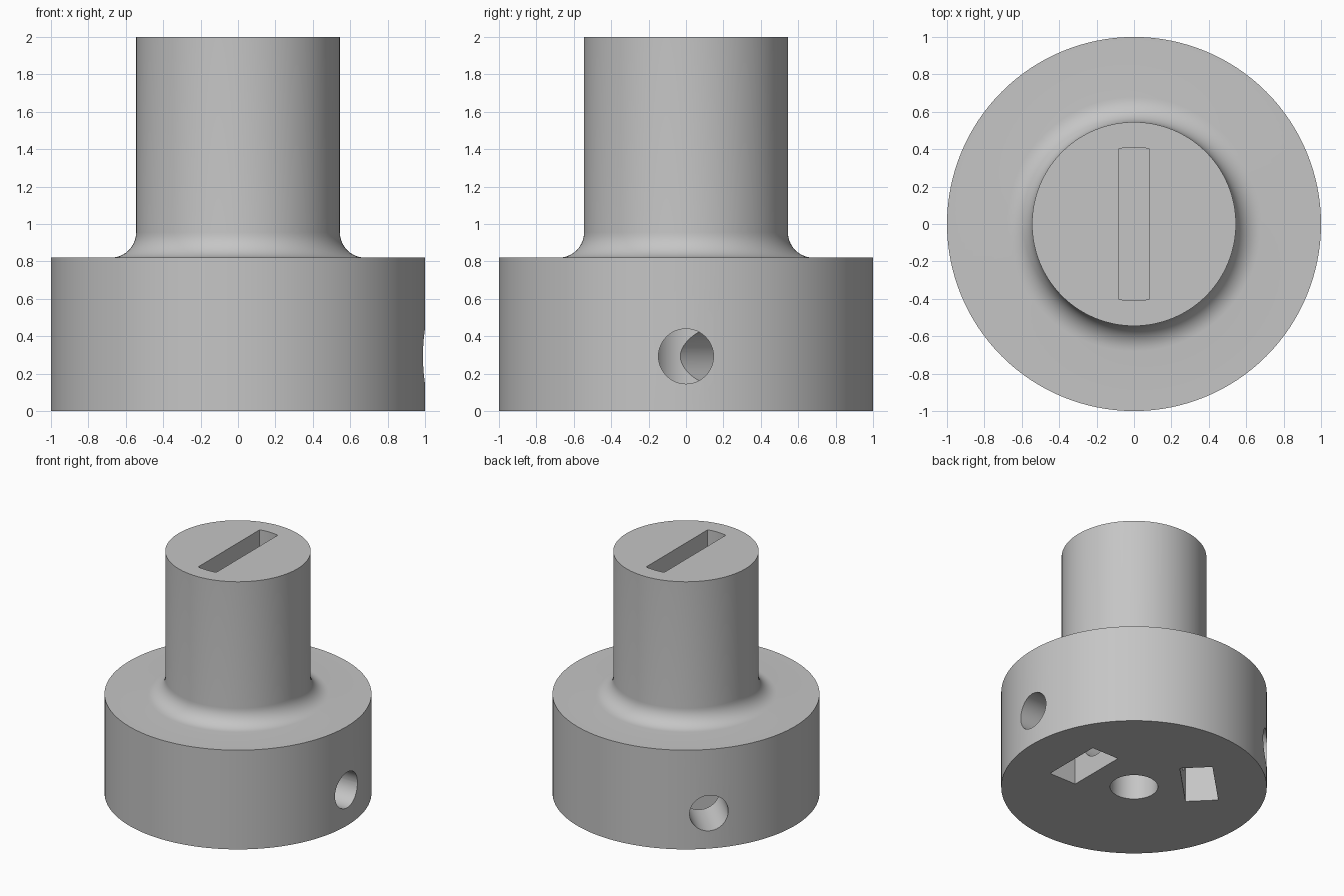
import bpy
import bmesh
import math
from mathutils import Matrix

if "Cube" in bpy.data.objects:
    bpy.data.objects.remove(bpy.data.objects["Cube"])

SEG = 128


def make_object(name, bm):
    bmesh.ops.recalc_face_normals(bm, faces=bm.faces)
    mesh = bpy.data.meshes.new(name)
    bm.to_mesh(mesh)
    bm.free()
    obj = bpy.data.objects.new(name, mesh)
    bpy.context.collection.objects.link(obj)
    return obj


def lathe(name, profile):
    """Revolve an (r, z) profile whose ends lie off the axis, capping both ends."""
    bm = bmesh.new()
    rings = []
    for r, z in profile:
        rings.append([bm.verts.new((r * math.cos(2 * math.pi * i / SEG),
                                    r * math.sin(2 * math.pi * i / SEG), z))
                      for i in range(SEG)])
    for a, b in zip(rings, rings[1:]):
        for i in range(SEG):
            j = (i + 1) % SEG
            bm.faces.new((a[i], a[j], b[j], b[i]))
    bm.faces.new(rings[0])
    bm.faces.new(rings[-1])
    return make_object(name, bm)


def prism(name, outline, z0, z1):
    bm = bmesh.new()
    face = bm.faces.new([bm.verts.new((x, y, z0)) for x, y in outline])
    ext = bmesh.ops.extrude_face_region(bm, geom=[face])
    for v in ext["geom"]:
        if isinstance(v, bmesh.types.BMVert):
            v.co.z = z1
    return make_object(name, bm)


# Flanged hub with a fillet at the foot of the shaft
R, FLANGE, SHAFT, FIL = 1.0, 0.82, 0.545, 0.135
fillet = [(SHAFT + FIL - FIL * math.sin(t), FLANGE + FIL - FIL * math.cos(t))
          for t in [math.pi / 2 * i / 10 for i in range(11)]]
hub = lathe("flanged_hub", [(R, 0), (R, FLANGE)] + fillet + [(SHAFT, 2.0)])

cutters = []

# Blade slot in the top, with arc ends centred on the axis
w, length = 0.083, 0.41
half = math.asin(w / length)
arc = [math.pi / 2 - half + 2 * half * i / 8 for i in range(9)]
outline = [(length * math.cos(t + k), length * math.sin(t + k))
           for k in (0, math.pi) for t in arc]
cutters.append(prism("slot_cutter", outline, 1.5, 2.2))

# Central bore from below
cutters.append(lathe("bore_cutter", [(0.18, -0.2), (0.18, 0.8)]))

# Two set screw holes, each with a nut pocket open at the bottom
for angle in (0, 135):
    turn = Matrix.Rotation(math.radians(angle), 4, 'Z')
    pocket = prism("nut_pocket_cutter",
                   [(0.368, -0.25), (0.615, -0.25), (0.615, 0.25), (0.368, 0.25)],
                   -0.2, 0.54)
    pocket.data.transform(turn)
    bm = bmesh.new()
    bmesh.ops.create_cone(bm, cap_ends=True, segments=48, radius1=0.147,
                          radius2=0.147, depth=1.2,
                          matrix=turn @ Matrix.Translation((0.6, 0, 0.293))
                          @ Matrix.Rotation(math.pi / 2, 4, 'Y'))
    cutters += [pocket, make_object("screw_hole_cutter", bm)]

for c in cutters:
    c.hide_render = True
    mod = hub.modifiers.new(c.name, 'BOOLEAN')
    mod.operation = 'DIFFERENCE'
    mod.solver = 'EXACT'
    mod.object = c

# Bake the cuts and remove the cutters
bpy.context.view_layer.update()
deps = bpy.context.evaluated_depsgraph_get()
baked = bpy.data.meshes.new_from_object(hub.evaluated_get(deps))
hub.modifiers.clear()
hub.data = baked
for c in cutters:
    bpy.data.objects.remove(c)

# Plain grey
grey = bpy.data.materials.new("light_grey")
grey.diffuse_color = (0.56, 0.56, 0.56, 1)
grey.use_nodes = True
grey.node_tree.nodes["Principled BSDF"].inputs["Base Color"].default_value = grey.diffuse_color
hub.data.materials.clear()
hub.data.materials.append(grey)

bpy.context.view_layer.objects.active = hub
hub.select_set(True)
bpy.ops.object.shade_smooth_by_angle(angle=math.radians(30))
